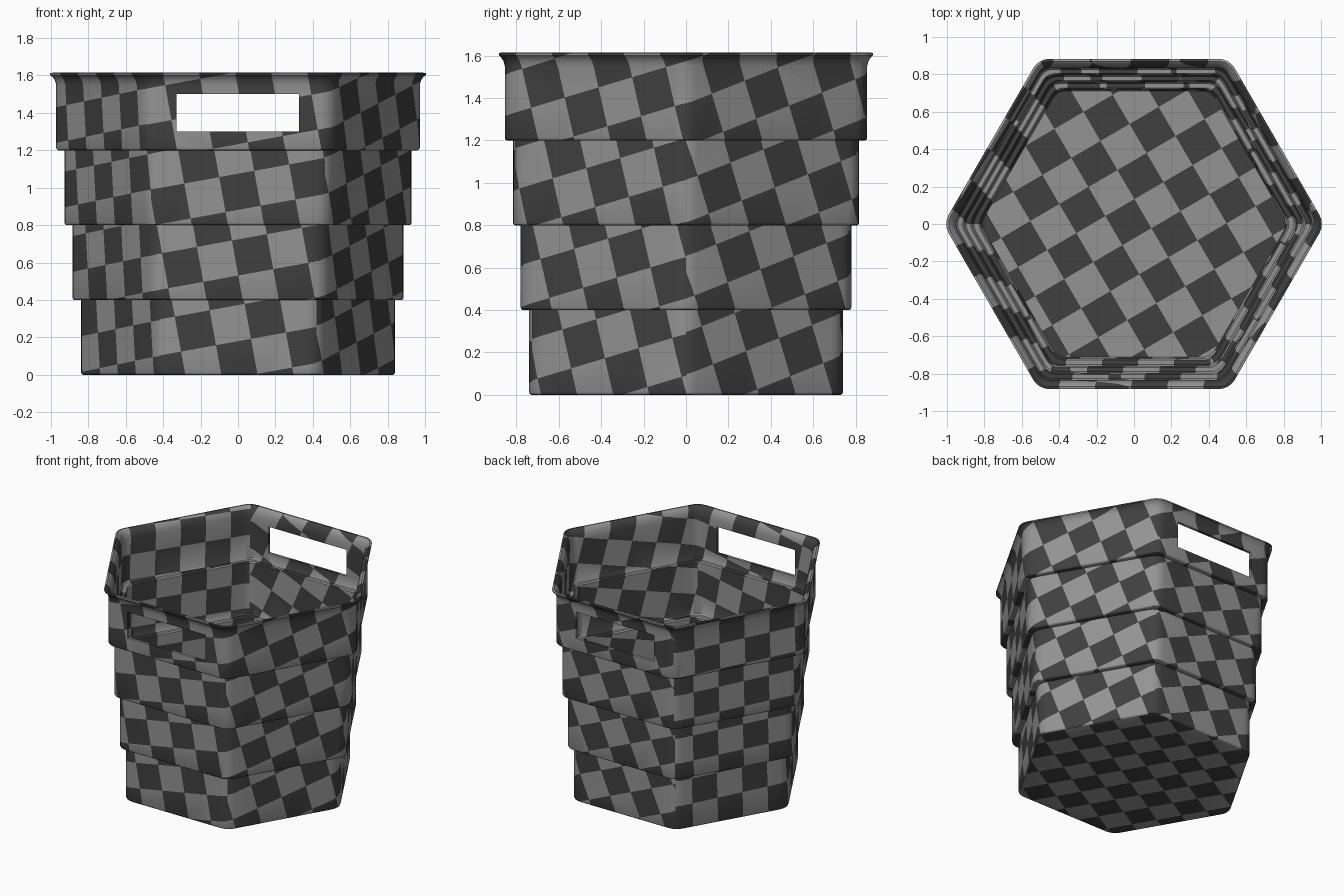
import bpy, bmesh, math
from mathutils import Vector

if "Cube" in bpy.data.objects:
    bpy.data.objects.remove(bpy.data.objects["Cube"])

CELL, LEDGE, APEX = 0.19, 0.035, -11.27
FAN = math.radians(4.34)
TILT = math.radians(10.3)
ORIGIN = Vector((0.01, 0.98 + 2 * LEDGE))
E1 = Vector((math.cos(TILT), math.sin(TILT)))
E2 = Vector((-E1.y, E1.x))
UP = Vector((0, 0, 1))


def material(name, v):
    m = bpy.data.materials.new(name)
    m.diffuse_color = (v, v, v, 1)
    m.use_nodes = True
    m.node_tree.nodes["Principled BSDF"].inputs["Base Color"].default_value = m.diffuse_color
    return m


def rot(v, a):
    c, s = math.cos(a), math.sin(a)
    return Vector((c * v.x - s * v.y, s * v.x + c * v.y))


def hexagon(a, r):
    """Rounded hexagon with flats facing +-y."""
    pts = []
    d = (a - r) / math.cos(math.pi / 6)
    for i in range(6):
        c = math.radians(60 * i)
        for j in range(5):
            t = c + math.radians(-30 + 15 * j)
            pts.append((d * math.cos(c) + r * math.cos(t), d * math.sin(c) + r * math.sin(t)))
    return pts


def tangent(k):
    phi = math.radians(-90 + 60 * k)
    return Vector((-math.sin(phi), math.cos(phi), 0))


# profile rows: apothem, height, corner radius, tier
A = [0.74, 0.78, 0.817, 0.855]
T = 0.02
outer, inner = [], []
for i, a in enumerate(A):
    z0 = 0.4 * i
    outer += [(a - 0.010, z0, 0.1, i), (a - 0.003, z0 + 0.004, 0.1, i), (a, z0 + 0.012, 0.1, i)]
    if i < 3:
        outer.append((a, z0 + 0.4, 0.1, i))
    inner += [(a - T - 0.008, z0 + T, 0.08, i), (a - T, z0 + T + 0.01, 0.08, i)]
    if i < 3:
        inner.append((a - T, z0 + 0.4 + T - 0.008, 0.08, i))
        inner.append((a - T + 0.008, z0 + 0.4 + T, 0.08, i))
rim = [(0.855, 1.55, 0.1, 3), (0.861, 1.575, 0.1, 3), (0.872, 1.592, 0.1, 3),
       (0.883, 1.602, 0.1, 3), (0.883, 1.613, 0.1, 3), (0.870, 1.615, 0.09, 3),
       (0.853, 1.602, 0.08, 3), (0.842, 1.58, 0.08, 3), (0.835, 1.55, 0.08, 3)]
profile = outer + rim + inner[::-1]

bm = bmesh.new()
patch = bm.faces.layers.int.new("patch")
FLOOR = 100
rings = [[bm.verts.new((x, y, z)) for x, y in hexagon(a, r)] for a, z, r, _ in profile]
n = len(rings[0])
for i in range(len(rings) - 1):
    tier = max(profile[i][3], profile[i + 1][3])
    for j in range(n):
        f = bm.faces.new((rings[i][j], rings[i][(j + 1) % n],
                          rings[i + 1][(j + 1) % n], rings[i + 1][j]))
        c = f.calc_center_median()
        k = round((math.degrees(math.atan2(c.y, c.x)) + 90) / 60) % 6
        f[patch] = 10 * k + tier
for ring in (rings[0][::-1], rings[-1]):
    f = bm.faces.new(ring)
    f[patch] = FLOOR


def cut(faces, co, no):
    geom = set(faces)
    for f in faces:
        geom.update(f.edges)
        geom.update(f.verts)
    bmesh.ops.bisect_plane(bm, geom=list(geom), dist=1e-5, plane_co=co, plane_no=no)


def members(p):
    return [f for f in bm.faces if f[patch] == p]


# handle openings through the front and back
for k in (0, 3):
    p = 10 * k + 3
    for co, no in (((-0.33, 0, 0), (1, 0, 0)), ((0.325, 0, 0), (1, 0, 0)),
                   ((0, 0, 1.3), (0, 0, 1)), ((0, 0, 1.5), (0, 0, 1))):
        cut(members(p), co, no)
    hole = []
    for f in members(p):
        c = f.calc_center_median()
        if -0.33 < c.x < 0.325 and 1.3 < c.z < 1.5:
            hole.append(f)
    bmesh.ops.delete(bm, geom=hole, context='FACES')
    edges = [e for e in bm.edges if e.is_boundary]
    res = bmesh.ops.bridge_loops(bm, edges=edges)
    for f in res["faces"]:
        f[patch] = p


def unrolled(co, k, tier):
    """Wall point laid flat as a fan of six panels, relative to the check origin."""
    kk = k if k < 4 else k - 6
    g = Vector((co.dot(tangent(k)), co.z + LEDGE * tier - APEX))
    return rot(g, -FAN * kk) + Vector((0, APEX)) - ORIGIN


# cut the checks into the walls
for k in range(6):
    kk = k if k < 4 else k - 6
    for tier in range(4):
        p = 10 * k + tier
        for e in (E1, E2):
            d = [unrolled(v.co, k, tier).dot(e) / CELL for f in members(p) for v in f.verts]
            el = rot(e, FAN * kk)
            no = tangent(k) * el.x + UP * el.y
            for i in range(math.floor(min(d)) - 1, math.ceil(max(d)) + 1):
                g = ORIGIN + e * ((i + 0.5) * CELL) - Vector((0, APEX))
                loc = rot(g, FAN * kk)
                co = tangent(k) * loc.x + UP * (loc.y + APEX - LEDGE * tier)
                cut(members(p), co, no)

# cut the checks into the floor
FC, FO = 0.18, Vector((-0.03, 0.01, 0))
F1 = Vector((math.cos(math.radians(30.3)), math.sin(math.radians(30.3)), 0))
F2 = Vector((-F1.y, F1.x, 0))
for e in (F1, F2):
    for i in range(-6, 6):
        cut(members(FLOOR), FO + e * ((i + 0.5) * FC), e)

# alternate the two greys
for f in bm.faces:
    c = f.calc_center_median()
    if f[patch] == FLOOR:
        a, b = (c - FO).dot(F1) / FC, (c - FO).dot(F2) / FC
    else:
        g = unrolled(c, f[patch] // 10, f[patch] % 10)
        a, b = g.dot(E1) / CELL, g.dot(E2) / CELL
    f.material_index = 1 if (math.floor(a + 0.5) + math.floor(b + 0.5)) % 2 == 0 else 0

bmesh.ops.recalc_face_normals(bm, faces=bm.faces[:])
me = bpy.data.meshes.new("basket")
bm.to_mesh(me)
bm.free()
me.materials.append(material("light grey", 0.296))
me.materials.append(material("dark grey", 0.051))
ob = bpy.data.objects.new("basket", me)
bpy.context.collection.objects.link(ob)
bpy.context.view_layer.objects.active = ob
ob.select_set(True)
bpy.ops.object.shade_smooth_by_angle(angle=math.radians(40))
